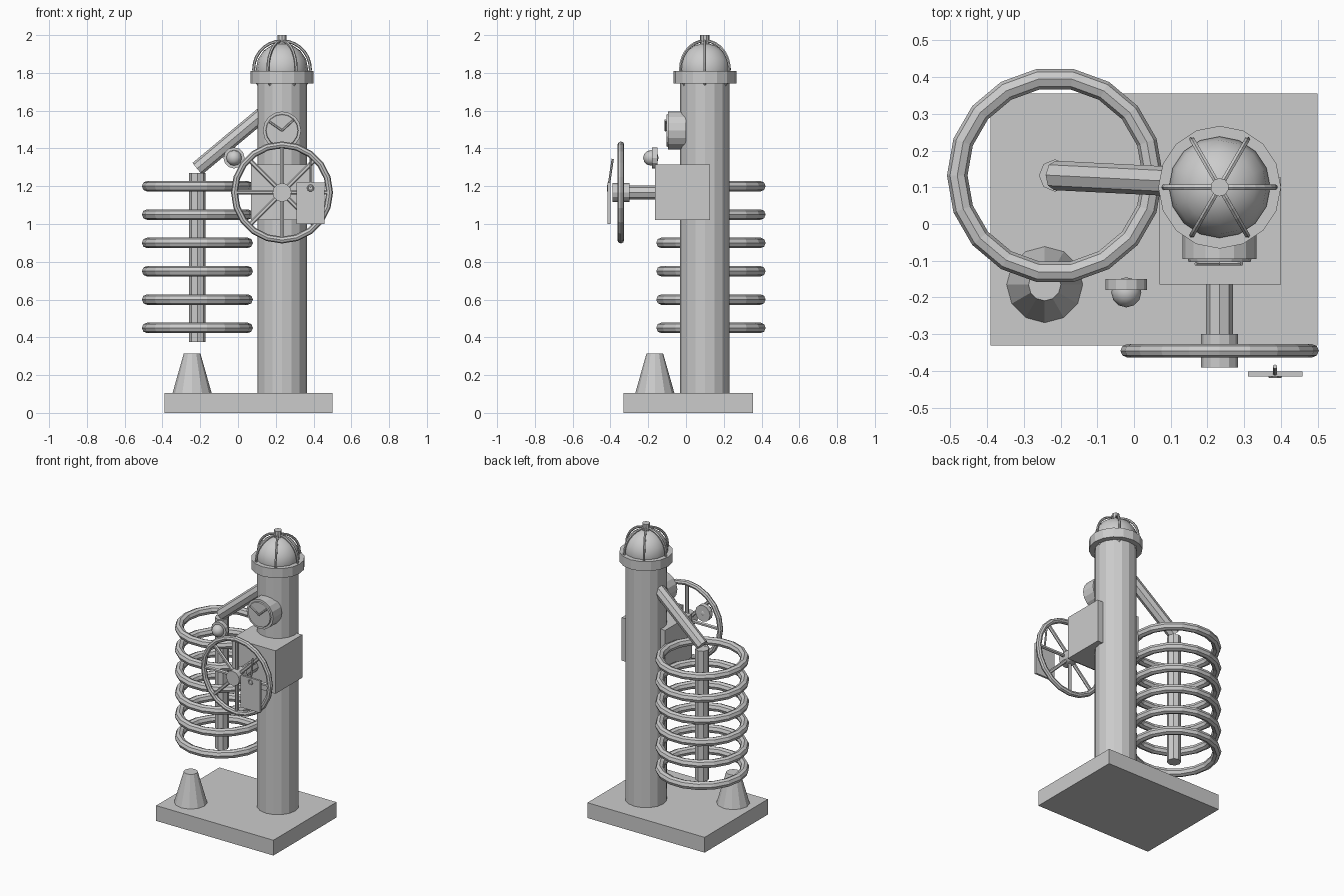
import bpy
import math
from mathutils import Vector, Matrix

cube = bpy.data.objects.get("Cube")
if cube:
    bpy.data.objects.remove(cube, do_unlink=True)

grey = bpy.data.materials.new("plain_grey")
grey.use_nodes = True
colour = (0.6, 0.6, 0.6, 1)
grey.diffuse_color = colour
grey.node_tree.nodes["Principled BSDF"].inputs["Base Color"].default_value = colour


def finish(name, smooth=False):
    ob = bpy.context.object
    ob.name = name
    ob.data.materials.append(grey)
    if smooth:
        bpy.ops.object.shade_smooth_by_angle(angle=math.radians(35))
    return ob


def box(name, low, high):
    low, high = Vector(low), Vector(high)
    bpy.ops.mesh.primitive_cube_add(size=1)
    ob = finish(name)
    ob.data.transform(Matrix.Translation((low + high) / 2) @ Matrix.Diagonal((high - low).to_4d()))
    return ob


def rod(name, start, end, radius, sides=8, top=None):
    """Cylinder or cone running between two points."""
    start, end = Vector(start), Vector(end)
    axis = end - start
    bpy.ops.mesh.primitive_cone_add(vertices=sides, radius1=radius,
                                    radius2=radius if top is None else top,
                                    depth=axis.length, location=(start + end) / 2)
    ob = finish(name)
    ob.rotation_euler = axis.to_track_quat('Z', 'Y').to_euler()
    return ob


def ring(name, centre, major, minor, segs, rot=(0, 0, 0), minor_segs=8):
    bpy.ops.mesh.primitive_torus_add(location=centre, rotation=rot, major_radius=major,
                                     minor_radius=minor, major_segments=segs,
                                     minor_segments=minor_segs)
    return finish(name)


def ball(name, centre, radius, segs=16):
    bpy.ops.mesh.primitive_uv_sphere_add(segments=segs, ring_count=segs // 2,
                                         radius=radius, location=centre)
    return finish(name, True)


# Base, column and collar
CX, CY = 0.233, 0.1
box("base", (-0.39, -0.33, 0), (0.5, 0.355, 0.105))
rod("column", (CX, CY, 0.1), (CX, CY, 1.76), 0.131, 16)
rod("collar", (CX, CY, 1.745), (CX, CY, 1.81), 0.167, 16)

# Domed cap with ribs and knob
ball("dome", (CX, CY, 1.82), 0.138)
for i in range(3):
    ring("dome_rib", (CX, CY, 1.82), 0.15, 0.008, 28,
         (math.pi / 2, 0, math.radians(60 * i)), 6)
rod("knob", (CX, CY, 1.94), (CX, CY, 2.0), 0.025, 10)

# Round gauge on the front of the column
GZ = 1.495
rod("gauge_body", (CX, 0, GZ), (CX, -0.095, GZ), 0.101, 16)
rod("gauge_face", (CX, -0.09, GZ), (CX, -0.104, GZ), 0.088, 16, 0.084)
for dx, dz in ((-0.065, 0.045), (0.06, 0.055)):
    rod("gauge_hand", (CX, -0.108, GZ), (CX + dx, -0.108, GZ + dz), 0.006, 6)

# Gear box, axle and hand wheel
WY, WZ = -0.345, 1.167
box("gear_box", (0.07, -0.164, 1.02), (0.4, 0.126, 1.315))
rod("axle", (CX, -0.15, WZ), (CX, -0.31, WZ), 0.037)
rod("wheel_hub", (CX, -0.3, WZ), (CX, -0.39, WZ), 0.05, 12)
ring("wheel_rim", (CX, WY, WZ), 0.252, 0.018, 20, (math.pi / 2, 0, 0))
for i in range(8):
    a = i * math.pi / 4
    rod("wheel_spoke", (CX, WY, WZ),
        (CX + 0.25 * math.cos(a), WY, WZ + 0.25 * math.sin(a)), 0.012, 6)

# Hanging tag with eyelet and string
TX = 0.384
box("tag", (0.31, -0.415, 1.0), (0.458, -0.401, 1.22))
ring("tag_eyelet", (TX, -0.415, 1.19), 0.015, 0.004, 10, (math.pi / 2, 0, 0), 6)
rod("tag_string", (TX, -0.411, 1.19), (TX, -0.388, 1.345), 0.006, 6)

# Signal lamp
LX, LZ = -0.021, 1.35
rod("lamp_mount", (LX, -0.15, LZ), (LX, -0.18, LZ), 0.056, 12)
ball("lamp_bulb", (LX, -0.186, LZ), 0.041, 12)

# Arm carrying the hanging rod and stacked rings
RX, RY = -0.215, 0.132
rod("support_arm", (RX, RY, 1.293), (CX - 0.05, 0.112, 1.625), 0.04)
rod("hanging_rod", (RX, RY, 0.375), (RX, RY, 1.27), 0.044)
for i in range(6):
    ring("coil_ring", (RX, RY, 0.45 + 0.15 * i), 0.266, 0.028, 18)

# Cone standing on the base
rod("cone", (-0.243, -0.165, 0.1), (-0.243, -0.165, 0.315), 0.105, 12, 0.044)
